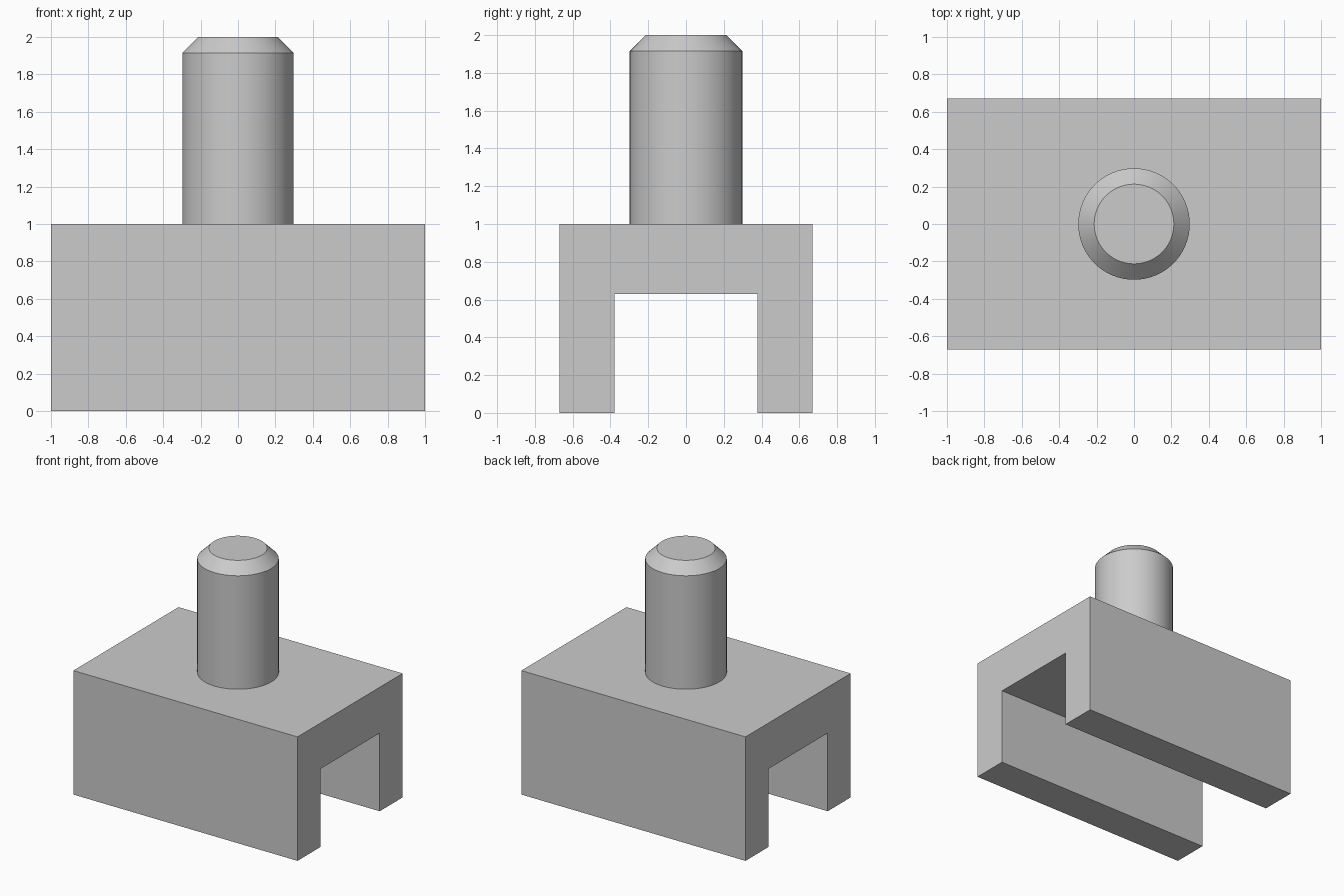
import bpy
import bmesh
import math

cube = bpy.data.objects.get("Cube")
if cube:
    bpy.data.objects.remove(cube, do_unlink=True)

grey = bpy.data.materials.new("plain grey")
grey.use_nodes = True
colour = (0.6, 0.6, 0.6, 1)
grey.diffuse_color = colour
grey.node_tree.nodes["Principled BSDF"].inputs["Base Color"].default_value = colour


def add_object(name, bm):
    bmesh.ops.recalc_face_normals(bm, faces=bm.faces)
    mesh = bpy.data.meshes.new(name)
    bm.to_mesh(mesh)
    bm.free()
    mesh.materials.append(grey)
    obj = bpy.data.objects.new(name, mesh)
    bpy.context.collection.objects.link(obj)
    return obj


# Channel block: an inverted U profile extruded along x
half_length, half_width, slot_half, slot_top, block_top = 1.0, 0.67, 0.378, 0.63, 1.0
half_profile = [(slot_half, slot_top), (slot_half, 0), (half_width, 0), (half_width, block_top)]
profile = half_profile + [(-y, z) for y, z in reversed(half_profile)]
bm = bmesh.new()
end = bm.faces.new([bm.verts.new((-half_length, y, z)) for y, z in profile])
sweep = bmesh.ops.extrude_face_region(bm, geom=[end], use_keep_orig=True)
moved = [v for v in sweep["geom"] if isinstance(v, bmesh.types.BMVert)]
bmesh.ops.translate(bm, verts=moved, vec=(2 * half_length, 0, 0))
add_object("channel_block", bm)

# Round peg: a cylinder with a chamfered top rim
radius, chamfer, peg_top = 0.298, 0.085, 2.0
bm = bmesh.new()
bmesh.ops.create_cone(bm, cap_ends=True, segments=64, radius1=radius, radius2=radius,
                      depth=peg_top - block_top)
bmesh.ops.translate(bm, verts=bm.verts, vec=(0, 0, (peg_top + block_top) / 2))
cap = max(bm.faces, key=lambda f: f.calc_center_median().z)
inset = bmesh.ops.inset_region(bm, faces=[cap], thickness=chamfer)
for v in bm.verts:
    if v.co.z > peg_top - 0.001 and math.hypot(v.co.x, v.co.y) > radius - chamfer / 2:
        v.co.z -= chamfer
# The underside is buried on the block, so leave it open
base = min(bm.faces, key=lambda f: f.calc_center_median().z)
bmesh.ops.delete(bm, geom=[base], context="FACES_ONLY")
peg = add_object("peg", bm)

bpy.ops.object.select_all(action="DESELECT")
peg.select_set(True)
bpy.context.view_layer.objects.active = peg
bpy.ops.object.shade_smooth_by_angle(angle=math.radians(30))
